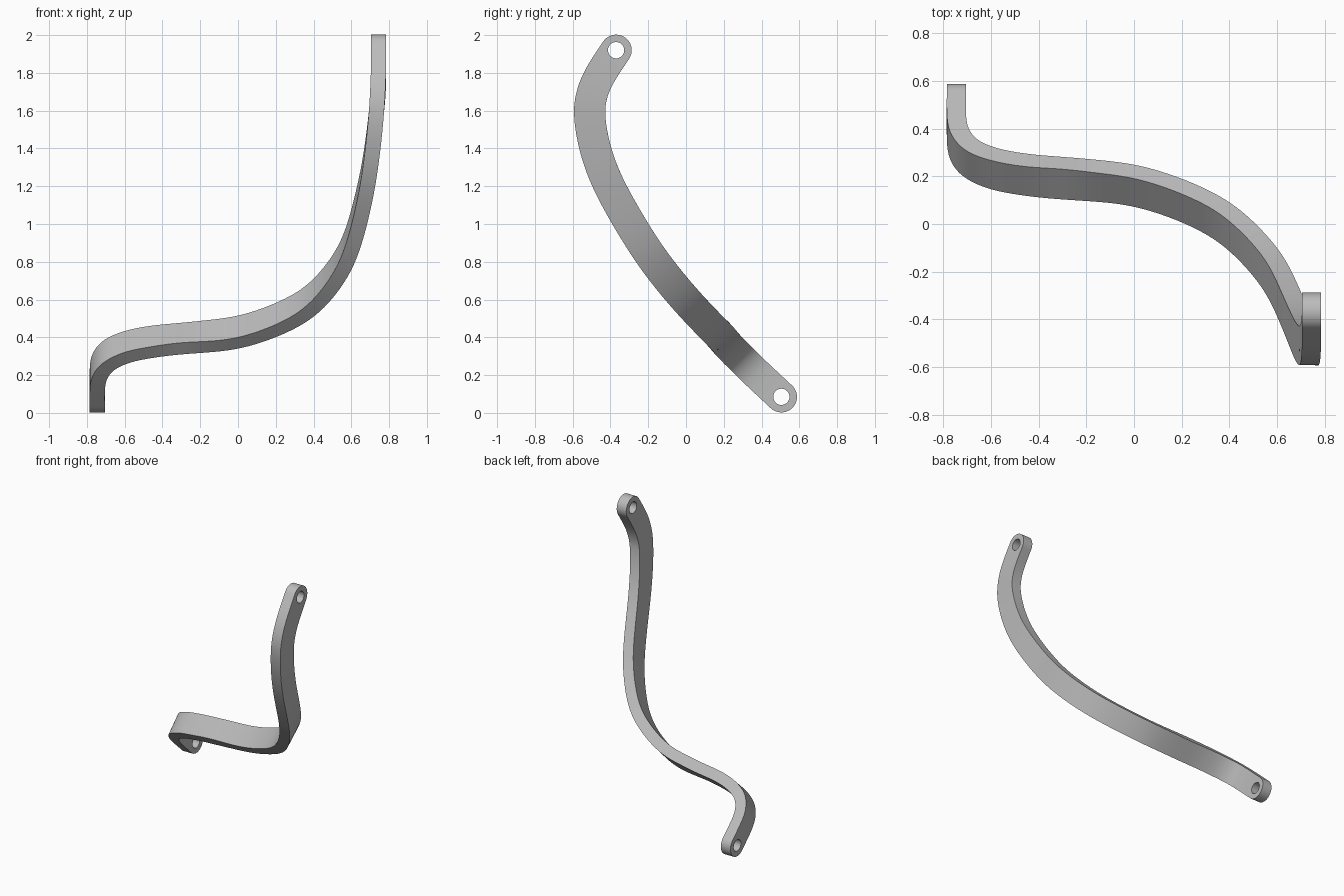
import bpy, bmesh, math
from mathutils import Vector

cube = bpy.data.objects.get("Cube")
if cube:
    bpy.data.objects.remove(cube, do_unlink=True)

HALF_WIDTH, HALF_THICK, HOLE_RADIUS = 0.0825, 0.04, 0.043
CAP_STEPS, SPAN_STEPS = 12, 10

# Centre line of the bent bar, from the low eye to the high eye
path = [Vector(p) for p in (
    (-.745, .505, .085), (-.745, .40, .183), (-.735, .34, .24), (-.70, .287, .293),
    (-.64, .25, .33), (-.55, .222, .36), (-.4, .20, .384), (-.2, .185, .402),
    (0, .163, .425), (.2, .10, .49), (.37, .015, .58), (.5, -.10, .715),
    (.6, -.228, .89), (.68, -.408, 1.2), (.712, -.482, 1.4), (.732, -.512, 1.58),
    (.74, -.498, 1.69), (.744, -.455, 1.79), (.744, -.37, 1.92))]


def smooth_path(points):
    """Chord-length cubic through the points, then lightly relaxed."""
    last = len(points) - 1
    slopes = []
    for i in range(last + 1):
        a, b = points[max(i - 1, 0)], points[min(i + 1, last)]
        length = sum((points[j + 1] - points[j]).length
                     for j in range(max(i - 1, 0), min(i + 1, last)))
        slopes.append((b - a) / length)
    out = []
    for i in range(last):
        p, q = points[i], points[i + 1]
        h = (q - p).length
        for k in range(SPAN_STEPS):
            t = k / SPAN_STEPS
            s = 1 - t
            out.append(p * (s * s * (1 + 2 * t)) + q * (t * t * (3 - 2 * t))
                       + slopes[i] * (h * t * s * s) - slopes[i + 1] * (h * t * t * s))
    out.append(points[-1])
    for _ in range(20):
        out = [out[0]] + [(out[i - 1] + out[i] * 2 + out[i + 1]) / 4
                          for i in range(1, len(out) - 1)] + [out[-1]]
    return out


def tangent_at(points, i):
    t = points[min(i + 1, len(points) - 1)] - points[max(i - 1, 0)]
    if i in (0, len(points) - 1):
        t.x = 0
    return t.normalized()


# Stations hold centre, tangent and half width; narrowing ones round the ends
line = smooth_path(path)
stations = [(p, tangent_at(line, i), HALF_WIDTH) for i, p in enumerate(line)]


def round_end(centre, tangent, sign):
    cap = []
    for k in range(1, CAP_STEPS + 1):
        a = math.pi / 2 * k / CAP_STEPS
        cap.append((centre + tangent * (sign * HALF_WIDTH * math.sin(a)),
                    tangent, HALF_WIDTH * math.cos(a)))
    return cap


low, high = stations[0], stations[-1]
stations = round_end(low[0], low[1], -1)[::-1] + stations + round_end(high[0], high[1], 1)

# Bent bar swept from a rectangular section
bm = bmesh.new()
rings = []
for centre, tangent, half in stations:
    wide = Vector((0, tangent.z, -tangent.y)).normalized()
    thick = tangent.cross(wide).normalized()
    rings.append([bm.verts.new(centre + wide * (half * u) + thick * (HALF_THICK * v))
                  for u, v in ((-1, -1), (1, -1), (1, 1), (-1, 1))])
for a, b in zip(rings, rings[1:]):
    for j in range(4):
        k = (j + 1) % 4
        bm.faces.new((a[j], a[k], b[k], b[j]))
bmesh.ops.remove_doubles(bm, verts=bm.verts, dist=0.00001)
bmesh.ops.recalc_face_normals(bm, faces=bm.faces)
mesh = bpy.data.meshes.new("bent_bar")
bm.to_mesh(mesh)
bm.free()
bar = bpy.data.objects.new("bent_bar", mesh)
bpy.context.collection.objects.link(bar)

# Plain grey metal
grey = bpy.data.materials.new("light_grey")
grey.use_nodes = True
colour = (0.5, 0.5, 0.5, 1)
grey.diffuse_color = colour
grey.node_tree.nodes["Principled BSDF"].inputs["Base Color"].default_value = colour
mesh.materials.append(grey)

# Bolt hole through each eye
for name, centre in (("low_hole_cutter", path[0]), ("high_hole_cutter", path[-1])):
    bpy.ops.mesh.primitive_cylinder_add(vertices=48, radius=HOLE_RADIUS, depth=0.3,
                                        location=centre, rotation=(0, math.pi / 2, 0))
    cutter = bpy.context.object
    cutter.name = name
    cutter.hide_render = True
    cutter.data.materials.append(grey)
    bpy.ops.object.select_all(action='DESELECT')
    bar.select_set(True)
    bpy.context.view_layer.objects.active = bar
    cut = bar.modifiers.new(name, 'BOOLEAN')
    cut.operation = 'DIFFERENCE'
    cut.solver = 'EXACT'
    cut.object = cutter
    bpy.ops.object.modifier_apply(modifier=cut.name)
    bpy.data.objects.remove(cutter, do_unlink=True)

bpy.ops.object.shade_smooth_by_angle(angle=math.radians(35))
